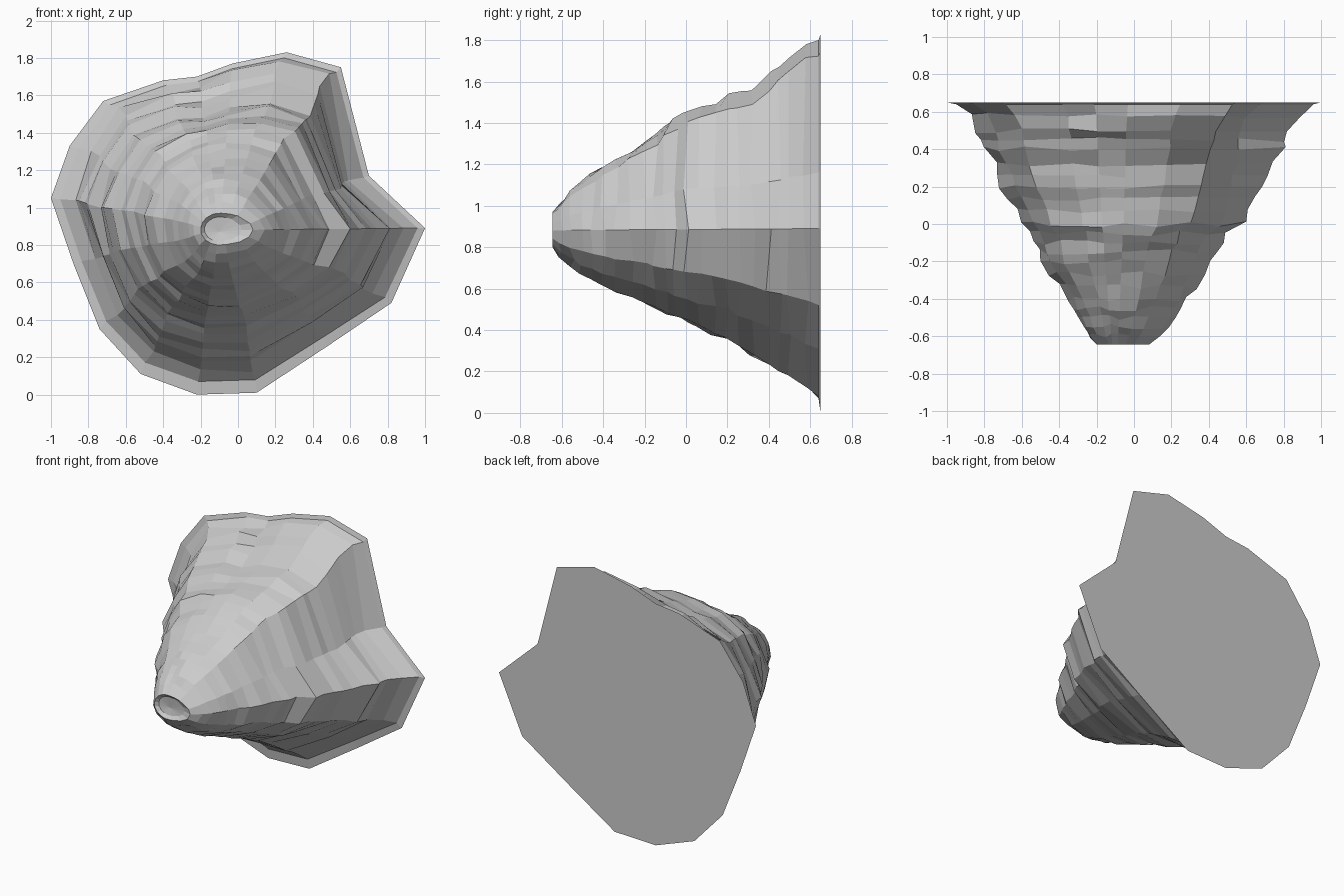
import bpy, bmesh, math, random

if "Cube" in bpy.data.objects:
    bpy.data.objects.remove(bpy.data.objects["Cube"])

random.seed(4)
CX, CZ = -0.1, 0.88

# Outline of the flat back, as x, z
outline = [(1.0, .89), (.70, 1.17), (.55, 1.75), (.26, 1.83), (-.03, 1.77),
           (-.22, 1.70), (-.40, 1.68), (-.72, 1.57), (-.90, 1.33), (-1.0, 1.05),
           (-.88, .70), (-.74, .35), (-.52, .11), (-.22, 0), (.10, .01), (.48, .26), (.82, .49)]

# Depth profile: y, left, right, bottom, top
profile = [(-.625, -.18, .02, .82, .95), (-.645, -.2, .08, .80, .97),
           (-.60, -.24, .14, .75, 1.03), (-.55, -.27, .18, .70, 1.08),
           (-.40, -.35, .29, .61, 1.19), (-.20, -.50, .41, .53, 1.32),
           (-.05, -.55, .50, .46, 1.43), (.0, -.60, .59, .44, 1.46),
           (.20, -.71, .70, .36, 1.54), (.32, -.75, .74, .27, 1.56),
           (.40, -.79, .79, .23, 1.64), (.50, -.83, .82, .17, 1.73),
           (.58, -.87, .87, .12, 1.77), (.64, -.95, .96, .07, 1.80)]

# Normalised outline, one unit in each axis direction
unit = [((x - CX) / (1.1 if x > CX else .9), (z - CZ) / (.95 if z > CZ else .88))
        for x, z in outline]


def ring(bm, row, jitter):
    """One craggy cross-section, rounder towards the tip."""
    y, left, right, low, high = row
    w = min(1, max(0, (y + .65) / 1.2)) ** .8
    verts = []
    for u, v in unit:
        r = math.hypot(u, v)
        k = (w + (1 - w) / r) * (1 + random.uniform(-jitter, jitter))
        u, v = u * k, v * k
        x = CX + u * (right - CX if u > 0 else CX - left)
        z = CZ + v * (high - CZ if v > 0 else CZ - low)
        verts.append(bm.verts.new((x, y + random.uniform(-jitter, jitter) * .6, z)))
    return verts


# Subdivide the wider gaps of the profile into terraces
rows = []
for a, b in zip(profile, profile[1:]):
    n = max(1, round(abs(b[0] - a[0]) / .06))
    rows += [[p + (q - p) * i / n for p, q in zip(a, b)] for i in range(n)]
rows.append(profile[-1])

bm = bmesh.new()
rings = [ring(bm, r, 0 if i < 2 or i == len(rows) - 1 else .026) for i, r in enumerate(rows)]
rings.append([bm.verts.new((x, .65, z)) for x, z in outline])

# Walls, dimpled tip and flat back
count = len(outline)
for a, b in zip(rings, rings[1:]):
    for i in range(count):
        j = (i + 1) % count
        bm.faces.new((a[i], a[j], b[j], b[i]))
tip = bm.verts.new((CX, -.615, .87))
for i in range(count):
    bm.faces.new((tip, rings[0][(i + 1) % count], rings[0][i]))
bm.faces.new(rings[-1])
bmesh.ops.recalc_face_normals(bm, faces=bm.faces)

mesh = bpy.data.meshes.new("rock_spike")
bm.to_mesh(mesh)
bm.free()
rock = bpy.data.objects.new("rock_spike", mesh)
bpy.context.collection.objects.link(rock)
